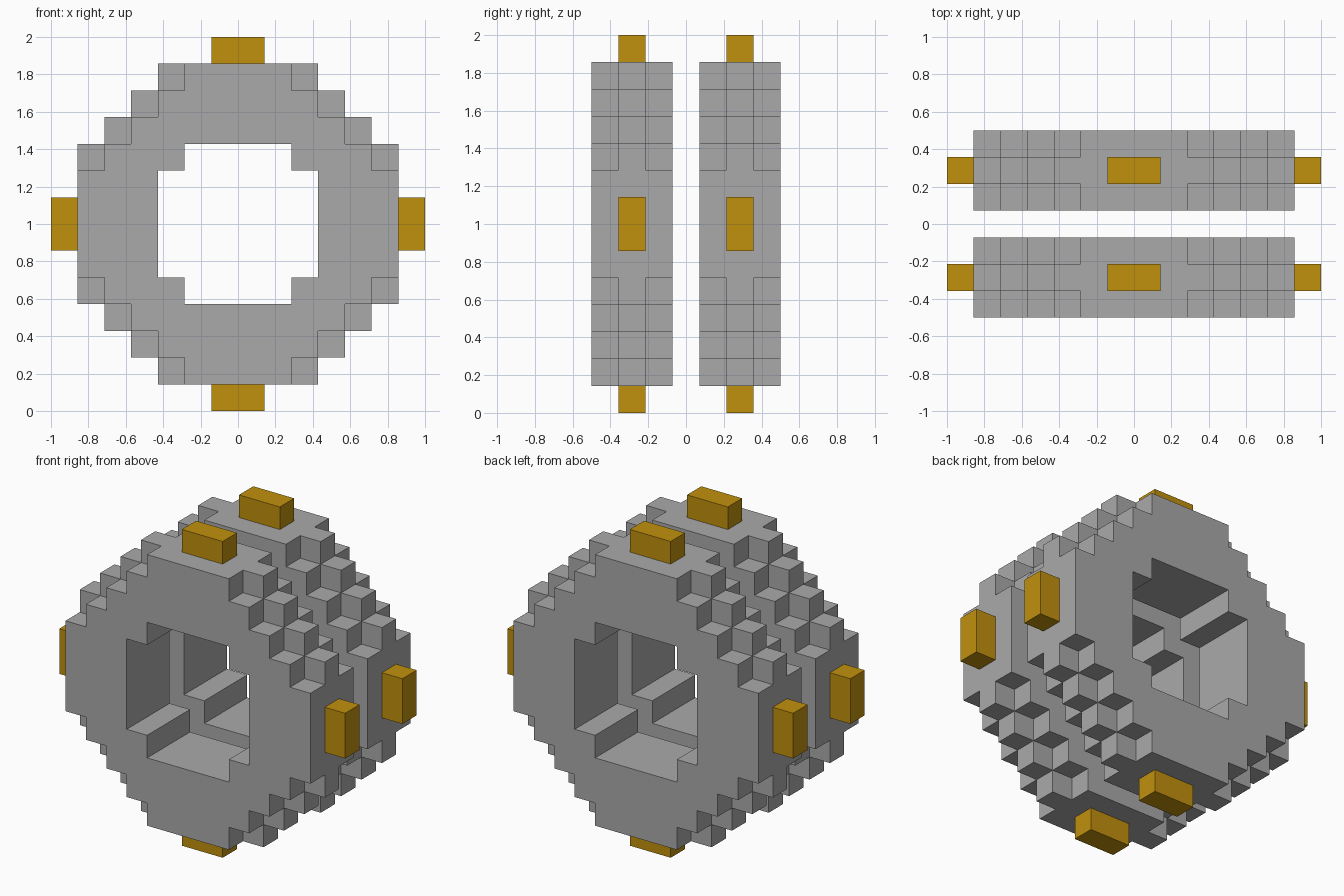
import bpy
import bmesh
import math
from mathutils import Vector

if "Cube" in bpy.data.objects:
    bpy.data.objects.remove(bpy.data.objects["Cube"], do_unlink=True)

U = 1 / 7            # edge of one block
MID = 7              # wheel centre height, in blocks


def material(name, rgb):
    mat = bpy.data.materials.new(name)
    mat.use_nodes = True
    mat.diffuse_color = (*rgb, 1)
    mat.node_tree.nodes["Principled BSDF"].inputs["Base Color"].default_value = (*rgb, 1)
    return mat


grey = material("stone grey", (0.4, 0.4, 0.4))
gold = material("dark gold", (0.53, 0.28, 0.004))


def finish(bm, name, mat):
    mesh = bpy.data.meshes.new(name)
    bm.to_mesh(mesh)
    bm.free()
    mesh.materials.append(mat)
    obj = bpy.data.objects.new(name, mesh)
    bpy.context.collection.objects.link(obj)
    return obj


def in_ring(x, layer, z):
    """Stepped disc with a notched square hole; the middle layer is one block wider."""
    ax, az = abs(x), abs(z)
    reach = 8 if layer == 0 else 7
    in_hole = max(ax, az) < 3 and ax + az < 5
    return abs(layer) <= 1 and max(ax, az) < 6 and ax + az <= reach and not in_hole


def add_ring(name, y):
    """Outer skin of the block ring."""
    bm = bmesh.new()
    span = [i + 0.5 for i in range(-6, 6)]
    axes = [Vector(a) for a in ((1, 0, 0), (0, 1, 0), (0, 0, 1))]
    for cell in (Vector((x, l, z)) for x in span for l in (-1, 0, 1) for z in span):
        if not in_ring(*cell):
            continue
        for i, axis in enumerate(axes):
            a, b = axes[(i + 1) % 3] / 2, axes[(i + 2) % 3] / 2
            for side in (1, -1):
                if in_ring(*(cell + axis * side)):
                    continue
                c = cell + axis * side / 2
                corners = [c - a - b, c + a - b, c + a + b, c - a + b][::side]
                bm.faces.new([bm.verts.new((p + Vector((0, y, MID))) * U) for p in corners])
    bmesh.ops.remove_doubles(bm, verts=bm.verts, dist=0.001)
    bmesh.ops.dissolve_limit(bm, angle_limit=math.radians(1), verts=bm.verts, edges=bm.edges)
    return finish(bm, name, grey)


def add_stud(name, centre, size):
    bm = bmesh.new()
    bmesh.ops.create_cube(bm, size=1)
    for v in bm.verts:
        v.co = Vector(a * s + c for a, s, c in zip(v.co, size, centre)) * U
    return finish(bm, name, gold)


# Two parallel rings, each with four studs on its rim
for label, y in (("front", -2), ("back", 2)):
    add_ring(label + "_ring", y)
    for end, s in (("left", 1), ("right", -1)):
        add_stud(f"{label}_{end}_stud", (6.5 * s, y, MID), (1, 1, 2))
    for end, s in (("top", 1), ("bottom", -1)):
        add_stud(f"{label}_{end}_stud", (0, y, MID + 6.5 * s), (2, 1, 1))
